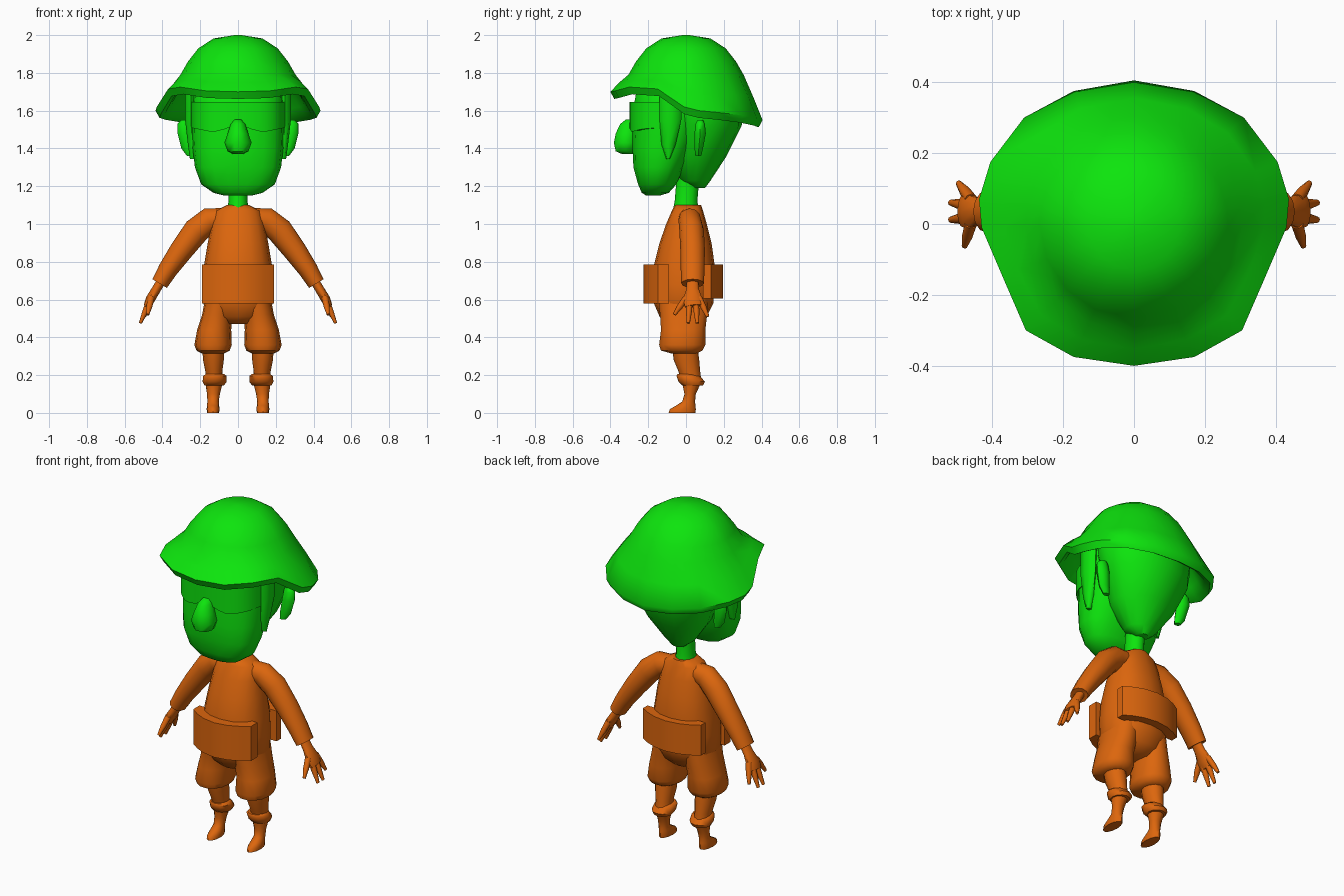
import bpy, math
from mathutils import Vector

if "Cube" in bpy.data.objects:
    bpy.data.objects.remove(bpy.data.objects["Cube"])


def material(name, rgb):
    m = bpy.data.materials.new(name)
    m.diffuse_color = (*rgb, 1)
    m.use_nodes = True
    m.node_tree.nodes["Principled BSDF"].inputs["Base Color"].default_value = m.diffuse_color
    return m


GREEN = material("green", (0.004, 0.78, 0.004))
ORANGE = material("orange", (0.72, 0.133, 0.004))


def skin(name, rings, mat, angle=50):
    """Join equal rings of points into a closed, smooth shaded surface."""
    n = len(rings[0])
    verts = [tuple(p) for ring in rings for p in ring]
    faces = [(r * n + i, r * n + (i + 1) % n, (r + 1) * n + (i + 1) % n, (r + 1) * n + i)
             for r in range(len(rings) - 1) for i in range(n)]
    faces += [tuple(reversed(range(n))), tuple(range(len(verts) - n, len(verts)))]
    me = bpy.data.meshes.new(name)
    me.from_pydata(verts, [], faces)
    me.materials.append(mat)
    ob = bpy.data.objects.new(name, me)
    bpy.context.collection.objects.link(ob)
    bpy.ops.object.select_all(action='DESELECT')
    ob.select_set(True)
    bpy.context.view_layer.objects.active = ob
    bpy.ops.object.mode_set(mode='EDIT')
    bpy.ops.mesh.select_all(action='SELECT')
    bpy.ops.mesh.normals_make_consistent(inside=False)
    bpy.ops.object.mode_set(mode='OBJECT')
    bpy.ops.object.shade_smooth_by_angle(angle=math.radians(angle))
    return ob


def power(v, p):
    return math.copysign(abs(v) ** p, v)


def loft(name, rows, mat, n=14, p=1.0, angle=50):
    """Level rings; each row is z, centre x, half width, front y, back y."""
    rings = []
    for z, cx, rx, front, back in rows:
        cy, ry = (front + back) / 2, (back - front) / 2
        rings.append([(cx + rx * power(math.cos(t), p), cy + ry * power(math.sin(t), p), z)
                      for t in (2 * math.pi * i / n for i in range(n))])
    return skin(name, rings, mat, angle)


def tube(name, path, mat, n=10):
    """Rings along a path; each entry is point, thickness radius, y radius."""
    pts = [Vector(e[0]) for e in path]
    rings = []
    for i, (_, a, b) in enumerate(path):
        t = (pts[min(i + 1, len(pts) - 1)] - pts[max(i - 1, 0)]).normalized()
        u = t.cross(Vector((0, 1, 0))).normalized()
        v = u.cross(t)
        rings.append([pts[i] + u * a * math.cos(k) + v * b * math.sin(k)
                      for k in (2 * math.pi * j / n for j in range(n))])
    return skin(name, rings, mat)


def slab(name, outer, inner, z0, z1, mat, notch=None):
    """Curved plate between two outlines in plan, from z0 up to z1."""
    loop = outer + inner[::-1]
    low = [(x, y, z0 + (notch(x) if notch else 0)) for x, y in loop]
    return skin(name, [low, [(x, y, z1) for x, y in loop]], mat, 40)


# Helmet: round crown flowing into a wavy brim, with a hollow underside
half = [(0, -.4, 1.70), (.17, -.375, 1.705), (.305, -.3, 1.725), (.37, -.15, 1.715),
        (.43, -.01, 1.62), (.437, .07, 1.60), (.405, .175, 1.59), (.31, .3, 1.575),
        (.17, .375, 1.56), (0, .405, 1.55)]
rim = [Vector(p) for p in half] + [Vector((-x, y, z)) for x, y, z in half[-2:0:-1]]


def crown(r, z):
    return [Vector((p.x, p.y, 0)).normalized() * r + Vector((0, 0, z)) for p in rim]


def scaled(s, dz):
    return [Vector((p.x * s, p.y * s, p.z + dz)) for p in rim]


shoulder = crown(.305, 1.79)
blend = [a.lerp(b, .5) + Vector((0, 0, .005)) for a, b in zip(shoulder, rim)]
skin("helmet", [crown(.02, 2.0), crown(.13, 1.982), crown(.21, 1.93), crown(.265, 1.86),
                shoulder, blend, rim, scaled(.95, -.038), scaled(.88, -.02),
                scaled(.8, .03), crown(.27, 1.8), crown(.1, 1.9)], GREEN, 60)

# Head: full face in front, tapering skull behind
loft("face", [(1.15, 0, .07, -.21, -.14), (1.165, 0, .13, -.235, -.09),
              (1.21, 0, .195, -.255, -.05), (1.30, 0, .228, -.28, -.01),
              (1.40, 0, .24, -.285, .04), (1.52, 0, .245, -.285, .08),
              (1.62, 0, .245, -.28, .1), (1.70, 0, .235, -.265, .1),
              (1.78, 0, .19, -.2, .1)], GREEN, 18, .8)
loft("skull", [(1.19, 0, .04, .04, .10), (1.23, 0, .09, -.03, .13), (1.36, 0, .185, -.09, .215),
               (1.52, 0, .25, -.11, .295), (1.64, 0, .275, -.13, .30),
               (1.75, 0, .26, -.15, .28)], GREEN, 16)
loft("neck", [(1.07, 0, .06, -.07, .07), (1.12, 0, .05, -.06, .06), (1.24, 0, .05, -.05, .07)],
     GREEN, 12)
loft("nose", [(1.37, 0, .025, -.34, -.27), (1.385, 0, .055, -.375, -.26),
              (1.43, 0, .072, -.385, -.25), (1.48, 0, .055, -.375, -.25),
              (1.53, 0, .038, -.35, -.25), (1.553, 0, .02, -.32, -.25)], GREEN, 10)

# Goggles wrap the face, with a raised edge above the nose
outer = [(.25 * power(math.sin(a), .7), -.06 - .24 * power(math.cos(a), .7))
         for a in (math.radians(-80 + 10 * i) for i in range(17))]
inner = [(x * .85, y * .85) for x, y in outer]
slab("goggles", outer, inner, 1.49, 1.645, GREEN,
     lambda x: .04 * max(0, 1 - abs(x) / .1) + .02 * max(0, abs(x) - .15) / .1)

# Waist pouches, front and back
arc = [(.2 * s, s) for s in (-.95, -.7, -.4, 0, .4, .7, .95)]
slab("front_pouch", [(x, -.225 + .085 * s * s) for x, s in arc],
     [(x, -.09) for x, s in arc], .58, .785, ORANGE)
slab("back_pouch", [(x, .195 - .07 * s * s) for x, s in arc],
     [(x, .09) for x, s in arc], .605, .785, ORANGE)

# Shirt and hips
loft("torso", [(.47, 0, .07, -.10, .07), (.51, 0, .15, -.14, .11), (.58, 0, .185, -.17, .145),
               (.68, 0, .187, -.175, .152), (.78, 0, .18, -.17, .152), (.90, 0, .16, -.14, .135),
               (1.0, 0, .14, -.105, .11), (1.07, 0, .12, -.075, .09), (1.10, 0, .06, -.06, .08)],
     ORANGE, 16, .9)

for side, s in (("right", 1), ("left", -1)):
    # Ears and side hair
    loft(side + "_ear", [(1.36, s * .25, .02, .05, .08), (1.40, s * .265, .035, .045, .09),
                         (1.48, s * .28, .04, .045, .105), (1.53, s * .285, .035, .05, .10),
                         (1.55, s * .28, .02, .06, .09)], GREEN, 8)
    loft(side + "_side_hair", [(1.345, s * .235, .02, -.105, -.085),
                               (1.42, s * .24, .025, -.13, -.055),
                               (1.55, s * .25, .03, -.14, -.025),
                               (1.72, s * .25, .03, -.14, -.02)], GREEN, 8)
    # Sleeve and cuff
    tube(side + "_sleeve", [((s * .06, .015, 1.035), .05, .055), ((s * .15, .02, 1.02), .068, .06),
                            ((s * .22, .03, .965), .07, .065), ((s * .30, .035, .86), .062, .065),
                            ((s * .37, .035, .76), .052, .063), ((s * .415, .035, .685), .045, .06),
                            ((s * .412, .035, .69), .03, .035)], ORANGE, 12)
    # Hand and four digits
    tube(side + "_palm", [((s * .405, .035, .70), .024, .032), ((s * .435, .035, .65), .024, .036),
                          ((s * .465, .035, .60), .025, .052), ((s * .482, .04, .565), .018, .048)],
         ORANGE)
    for k, (y0, y1, x1, z1) in enumerate([(0, -.062, .478, .52), (.02, .012, .517, .475),
                                          (.05, .06, .517, .475), (.07, .115, .495, .51)]):
        tube(f"{side}_finger_{k + 1}", [((s * .46, y0, .61), .018, .016),
                                        ((s * (.46 + x1) / 2, (y0 + y1) / 2, (.61 + z1) / 2), .016, .016),
                                        ((s * x1, y1, z1), .008, .009)], ORANGE, 8)
    # Baggy shorts
    loft(side + "_shorts", [(.60, s * .095, .08, -.15, .12), (.52, s * .11, .08, -.14, .115),
                            (.44, s * .126, .09, -.135, .105), (.36, s * .132, .099, -.145, .105),
                            (.33, s * .132, .088, -.135, .09), (.315, s * .132, .06, -.08, .06)],
         ORANGE, 14, .9)
    # Lower leg, boot cuff and foot
    loft(side + "_shin", [(.35, s * .132, .058, -.075, .06), (.28, s * .13, .055, -.065, .07),
                          (.22, s * .128, .045, -.04, .075), (.18, s * .126, .045, -.03, .08)],
         ORANGE, 12)
    loft(side + "_boot_cuff", [(.205, s * .122, .05, -.045, .06), (.195, s * .122, .062, -.05, .075),
                               (.165, s * .124, .064, -.04, .10), (.145, s * .126, .052, -.02, .09)],
         ORANGE, 12)
    loft(side + "_foot", [(.16, s * .127, .046, -.02, .08), (.10, s * .13, .034, -.008, .052),
                          (.06, s * .132, .030, -.02, .048), (.04, s * .132, .032, -.05, .05),
                          (.02, s * .132, .034, -.085, .052), (0, s * .132, .032, -.092, .05)],
         ORANGE, 12)
